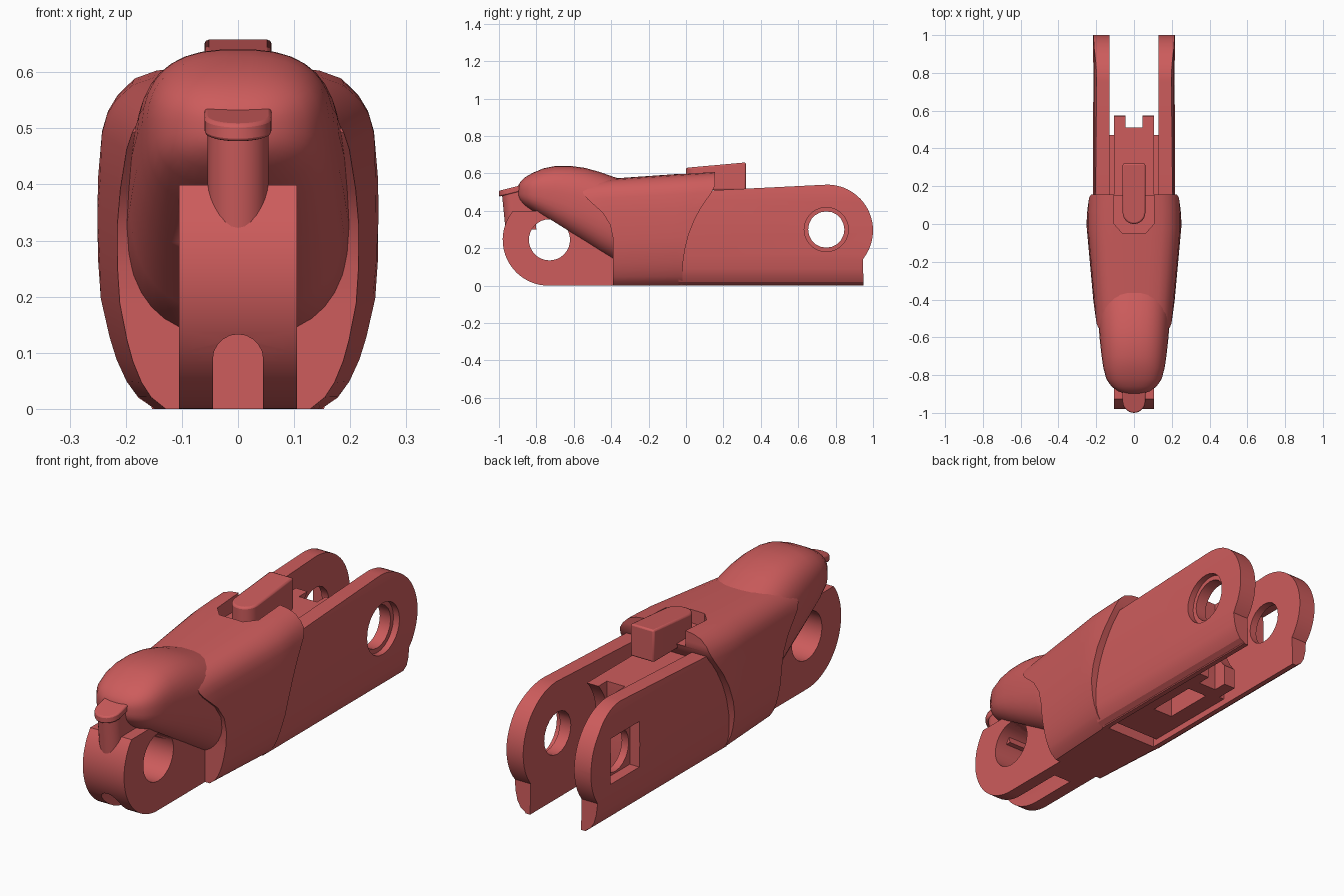
import bpy, bmesh, math

if "Cube" in bpy.data.objects:
    bpy.data.objects.remove(bpy.data.objects["Cube"])

red = bpy.data.materials.new("red plastic")
red.diffuse_color = (0.61, 0.107, 0.107, 1)
red.use_nodes = True
red.node_tree.nodes["Principled BSDF"].inputs["Base Color"].default_value = red.diffuse_color


def make(name, verts, faces):
    me = bpy.data.meshes.new(name)
    bm = bmesh.new()
    vs = [bm.verts.new(v) for v in verts]
    for f in faces:
        bm.faces.new([vs[i] for i in f])
    bmesh.ops.recalc_face_normals(bm, faces=bm.faces)
    bm.to_mesh(me)
    bm.free()
    me.materials.append(red)
    ob = bpy.data.objects.new(name, me)
    bpy.context.collection.objects.link(ob)
    return ob


def prism(name, pts, a, b, axis="x"):
    """Extrude a 2D outline along one axis."""
    put = {"x": lambda p, t: (t, p[0], p[1]),
           "y": lambda p, t: (p[0], t, p[1]),
           "z": lambda p, t: (p[0], p[1], t)}[axis]
    n = len(pts)
    sides = [(i, (i + 1) % n, n + (i + 1) % n, n + i) for i in range(n)]
    return make(name, [put(p, a) for p in pts] + [put(p, b) for p in pts],
                sides + [tuple(range(n)), tuple(range(n, 2 * n))])


def loft(name, rings):
    """Skin left-right symmetric rings; end caps are strips across x."""
    n, faces = len(rings[0]), []
    for r in range(len(rings) - 1):
        for i in range(n):
            j = (i + 1) % n
            faces.append((r * n + i, r * n + j, r * n + n + j, r * n + n + i))
    for base in (0, (len(rings) - 1) * n):
        for i in range(n // 2 - 1):
            faces.append((base + i, base + i + 1, base + n - 2 - i, base + n - 1 - i))
    return make(name, [v for ring in rings for v in ring], faces)


def arc(cy, cz, r, a0, a1, n):
    return [(cy + r * math.cos(math.radians(a0 + (a1 - a0) * i / n)),
             cz + r * math.sin(math.radians(a0 + (a1 - a0) * i / n))) for i in range(n + 1)]


def circle(cy, cz, r, n):
    return arc(cy, cz, r, 0, 360, n)[:-1]


def rect(a0, a1, b0, b1):
    return [(a0, b0), (a1, b0), (a1, b1), (a0, b1)]


def boolean(ob, cutter, op="DIFFERENCE"):
    m = ob.modifiers.new("cut", "BOOLEAN")
    m.operation, m.object, m.solver = op, cutter, "EXACT"
    bpy.context.view_layer.objects.active = ob
    bpy.ops.object.modifier_apply(modifier=m.name)
    bpy.data.objects.remove(cutter)


def smooth(ob, angle=35):
    bpy.ops.object.select_all(action="DESELECT")
    ob.select_set(True)
    bpy.context.view_layer.objects.active = ob
    bpy.ops.object.shade_smooth_by_angle(angle=math.radians(angle))


# Barrel shell: flat bottom, bulging sides, curved front and rear edges
half = [(.15, 0), (.18, .022), (.2, .05), (.218, .09), (.23, .13), (.245, .2), (.25, .27),
        (.252, .35), (.25, .42), (.245, .5), (.235, .535), (.22, .56), (.19, .588),
        (.15, .602), (.1, .608), (.04, .61)]
section = half + [(-x, z) for x, z in reversed(half)]
rings = []
for k in range(9):
    ring = []
    for x, z in section:
        front = -.39 - .16 * min(max((z - .27) / .25, 0), 1) ** 2
        rear = -.02 + .175 * min(z / .52, 1) ** 2.6
        y = front + (rear - front) * k / 8
        w = 1 + .36 * y if y < 0 else 1 - .2 * y
        ring.append((x * w, y, z * (.6 + .07 * y) / .61))
    rings.append(ring)
shell = loft("barrel_shell", rings)
# Recess around the button
recess = [(-.105, .3), (-.105, 0), (-.06, -.05), (.06, -.05), (.105, 0), (.105, .3)]
boolean(shell, prism("cutter", recess, .535, .8, "z"))
smooth(shell)

# Rounded hood: y, bottom, top, half width
stations = [(-.9, .475, .53, .045), (-.885, .45, .555, .085), (-.86, .425, .58, .12),
            (-.82, .397, .603, .147), (-.76, .358, .628, .163), (-.7, .32, .64, .172),
            (-.62, .27, .641, .181), (-.54, .222, .63, .188), (-.46, .172, .608, .194),
            (-.39, .13, .583, .2), (-.3, .13, .555, .19)]
rings = []
for y, z0, z1, w in stations:
    ring = []
    for i in range(36):
        a = -math.pi / 2 + (i + .5) * math.tau / 36
        c, s = math.cos(a), math.sin(a)
        ring.append((w * math.copysign(abs(c) ** .75, c), y,
                     (z0 + z1) / 2 + (z1 - z0) / 2 * math.copysign(abs(s) ** .75, s)))
    rings.append(ring)
hood = loft("front_hood", rings)
boolean(hood, prism("cutter", circle(-.73, .245, .11, 32), -.105, .105))
smooth(hood, 45)

# Front lug with a pin hole and a slot below
outline = [(-.35, 0)] + arc(-.735, .245, .245, 270, 141, 24) + [(-.35, .4)]
lug = prism("front_lug", outline, -.105, .105)
boolean(lug, prism("cutter", circle(-.73, .245, .11, 32), -.3, .3))
slot = [(-.045, -.05)] + arc(0, .088, .045, 180, 0, 10) + [(.045, -.05)]
boolean(lug, prism("cutter", slot, -1.1, -.5, "y"))
smooth(lug)


def tongue(front, r, back):
    """Outline with a round front end, seen from above."""
    return [(r, back)] + arc(0, front + r, r, 0, -180, 14) + [(-r, back)]


# Catch peg and its flared cap, leaning forward
peg = prism("catch_peg", tongue(-.965, .054, -.8), .3, .51, "z")
cap = prism("catch_cap", tongue(-.985, .06, -.84), .498, .53, "z")
for v in peg.data.vertices:
    v.co.y -= (v.co.z - .3) * .1
for v in cap.data.vertices:
    v.co.y -= .015
    v.co.z += (v.co.y + .91) * .25
bevel = cap.modifiers.new("soft edge", "BEVEL")
bevel.width, bevel.segments, bevel.limit_method = .006, 2, "ANGLE"
smooth(peg)
smooth(cap)

# Rear side plates, rounded at the back and tucked in at the bottom
profile = ([(-.04, 0), (.95, 0), (.945, .14)] + arc(.755, .295, .245, -35, 90, 24)
           + [(.15, .51), (-.04, .5)])
outer = [(.15, -.01), (.155, .005), (.178, .02), (.196, .05), (.206, .09), (.213, .16),
         (.216, .3), (.212, .46), (.204, .51), (.194, .56)]
for side, label in ((1, "right"), (-1, "left")):
    plate = prism(label + "_side_plate", profile, side * .13, side * .3)
    bounds = [(side * x, z) for x, z in outer] + [(side * .1, .56), (side * .1, -.01)]
    boolean(plate, prism("cutter", bounds, -.2, 1.2, "y"), "INTERSECT")
    boolean(plate, prism("cutter", circle(.75, .3, .097, 20), side * .05, side * .35))
    if side > 0:  # round countersink outside
        boolean(plate, prism("cutter", circle(.75, .3, .118, 28), .185, .35))
    else:         # square nut pocket outside
        boolean(plate, prism("cutter", rect(.645, .855, .195, .405), -.35, -.165))
    smooth(plate, 25)

# Core block between the plates, hollowed for the next link's lug
core = prism("core_block", rect(.0, .575, .03, .47), -.105, .105)
boolean(core, prism("cutter", circle(.755, .3, .25, 64), -.3, .3))
boolean(core, prism("cutter", rect(-.046, .046, -.1, .8), .51, .8, "y"))
boolean(core, prism("cutter", rect(-.05, .05, 0, .12), .08, .44, "y"))
smooth(core)
filler = prism("core_filler", rect(0, .47, .03, .44), -.14, .14)
boolean(filler, prism("cutter", rect(-.1, .1, -.1, .8), .2, .8, "y"))

# Release button on top, sloping up to the back
button = prism("release_button", tongue(0, .06, .32), .47, .66, "z")
for v in button.data.vertices:
    if v.co.z > .6:
        v.co.z = .63 + v.co.y * .09
    else:
        v.co.z = .51
bevel = button.modifiers.new("soft edge", "BEVEL")
bevel.width, bevel.segments, bevel.limit_method = .008, 2, "ANGLE"
smooth(button)
